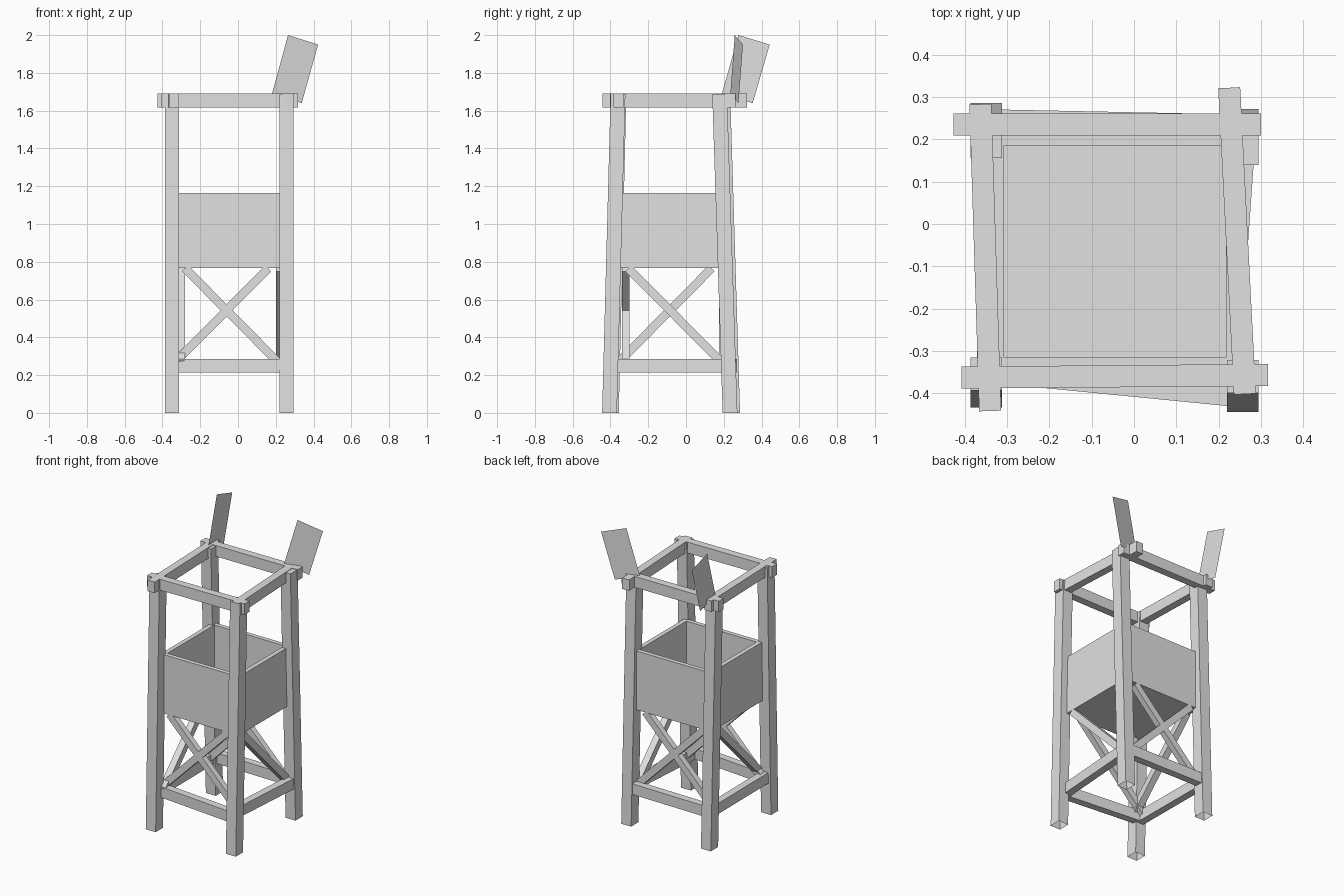
import bpy, bmesh
from mathutils import Vector

cube = bpy.data.objects.get("Cube")
if cube:
    bpy.data.objects.remove(cube, do_unlink=True)

grey = bpy.data.materials.new("plain_grey")
grey.use_nodes = True
colour = (0.75, 0.75, 0.75, 1)
grey.diffuse_color = colour
grey.node_tree.nodes["Principled BSDF"].inputs["Base Color"].default_value = colour


def finish(name, bm):
    bmesh.ops.recalc_face_normals(bm, faces=bm.faces)
    mesh = bpy.data.meshes.new(name)
    bm.to_mesh(mesh)
    bm.free()
    mesh.materials.append(grey)
    obj = bpy.data.objects.new(name, mesh)
    bpy.context.collection.objects.link(obj)


def prism(name, start, end, side, up, open_start=False):
    """Four-sided bar from start to end; side and up are half-width vectors."""
    bm = bmesh.new()
    rings = []
    for p in (Vector(start), Vector(end)):
        rings.append([bm.verts.new(p + side * a + up * b)
                      for a, b in ((-1, -1), (1, -1), (1, 1), (-1, 1))])
    lower, upper = rings
    for i in range(4):
        j = (i + 1) % 4
        bm.faces.new((lower[i], lower[j], upper[j], upper[i]))
    bm.faces.new(upper)
    if not open_start:
        bm.faces.new(lower)
    finish(name, bm)


def bar(name, start, end, width, height, normal=(0, 0, 1)):
    """Rectangular bar; height is measured along the normal."""
    n = Vector(normal)
    side = (Vector(end) - Vector(start)).cross(n).normalized()
    prism(name, start, end, side * width / 2, n * height / 2)


# Legs: upright in x, leaning inward in y, open underneath
left_x, right_x = -0.349, 0.257
legs = {
    "front_left_leg": (left_x, -0.395, -0.355),
    "front_right_leg": (right_x, -0.405, -0.36),
    "back_left_leg": (left_x, 0.247, 0.195),
    "back_right_leg": (right_x, 0.233, 0.178),
}
for name, (x, y_foot, y_top) in legs.items():
    prism(name, (x, y_foot, 0), (x, y_top, 1.688),
          Vector((0.037, 0, 0)), Vector((0, 0.039, 0)), True)

# Top frame rails, overshooting the legs
rails = {
    "front_top_rail": ((-0.408, -0.363), (0.317, -0.357)),
    "back_top_rail": ((-0.427, 0.235), (0.30, 0.235)),
    "left_top_rail": ((-0.34, -0.442), (-0.363, 0.283)),
    "right_top_rail": ((0.262, -0.402), (0.225, 0.322)),
}
for name, (a, b) in rails.items():
    bar(name, (*a, 1.655), (*b, 1.655), 0.052, 0.074)

# Lower rails, set slightly askew between the legs
lower_rails = {
    "front_lower_rail": ((-0.34, -0.35), (0.25, -0.408)),
    "back_lower_rail": ((-0.34, 0.246), (0.25, 0.234)),
    "left_lower_rail": ((-0.345, -0.38), (-0.35, 0.23)),
    "right_lower_rail": ((0.22, -0.39), (0.264, 0.23)),
}
for name, (a, b) in lower_rails.items():
    bar(name, (*a, 0.249), (*b, 0.249), 0.05, 0.072)

# Braces: crossed pairs front and back, a single diagonal on each side
low, high, reach_low, reach_high = 0.26, 0.765, 0.28, 0.22
for sign, tag, side, x in ((1, "rising", "left", -0.303), (-1, "falling", "right", 0.225)):
    for name, y in (("front", -0.32), ("back", 0.195)):
        bar(f"{name}_{tag}_brace", (-0.06 - sign * reach_low, y, low),
            (-0.06 + sign * reach_high, y, high), 0.045, 0.04, (0, 1, 0))
    bar(f"{side}_{tag}_brace", (x, -0.085 - sign * reach_low, low),
        (x, -0.085 + sign * reach_high, high), 0.045, 0.045, (1, 0, 0))

# Open-topped lookout box: four walls and a floor
x0, x1, y0, y1 = -0.337, 0.248, -0.345, 0.215
z0, z1, t = 0.768, 1.165, 0.03
zm, height = (z0 + z1) / 2, z1 - z0
for name, y in (("front", y0 + t / 2), ("back", y1 - t / 2)):
    bar(f"{name}_wall", (x0, y, zm), (x1, y, zm), t, height)
for name, x in (("left", x0 + t / 2), ("right", x1 - t / 2)):
    bar(f"{name}_wall", (x, y0 + t, zm), (x, y1 - t, zm), t, height)
ym = (y0 + y1) / 2
bar("box_floor", (x0 + t, ym, z0 + t / 2), (x1 - t, ym, z0 + t / 2), y1 - y0 - 2 * t, t)


# Thin tilted flags on the two back corners
def flag(name, origin, along):
    bm = bmesh.new()
    base, a = Vector(origin), Vector(along)
    corners = ((0, 1.69), (0.163, 1.64), (0.253, 1.95), (0.088, 2.0))
    bm.faces.new([bm.verts.new(base + a * u + Vector((0, 0, z))) for u, z in corners])
    finish(name, bm)


flag("left_flag", (-0.353, 0.19, 0), (0, 1, 0))
flag("right_flag", (0.18, 0.235, 0), (0.965, 0.262, 0))
